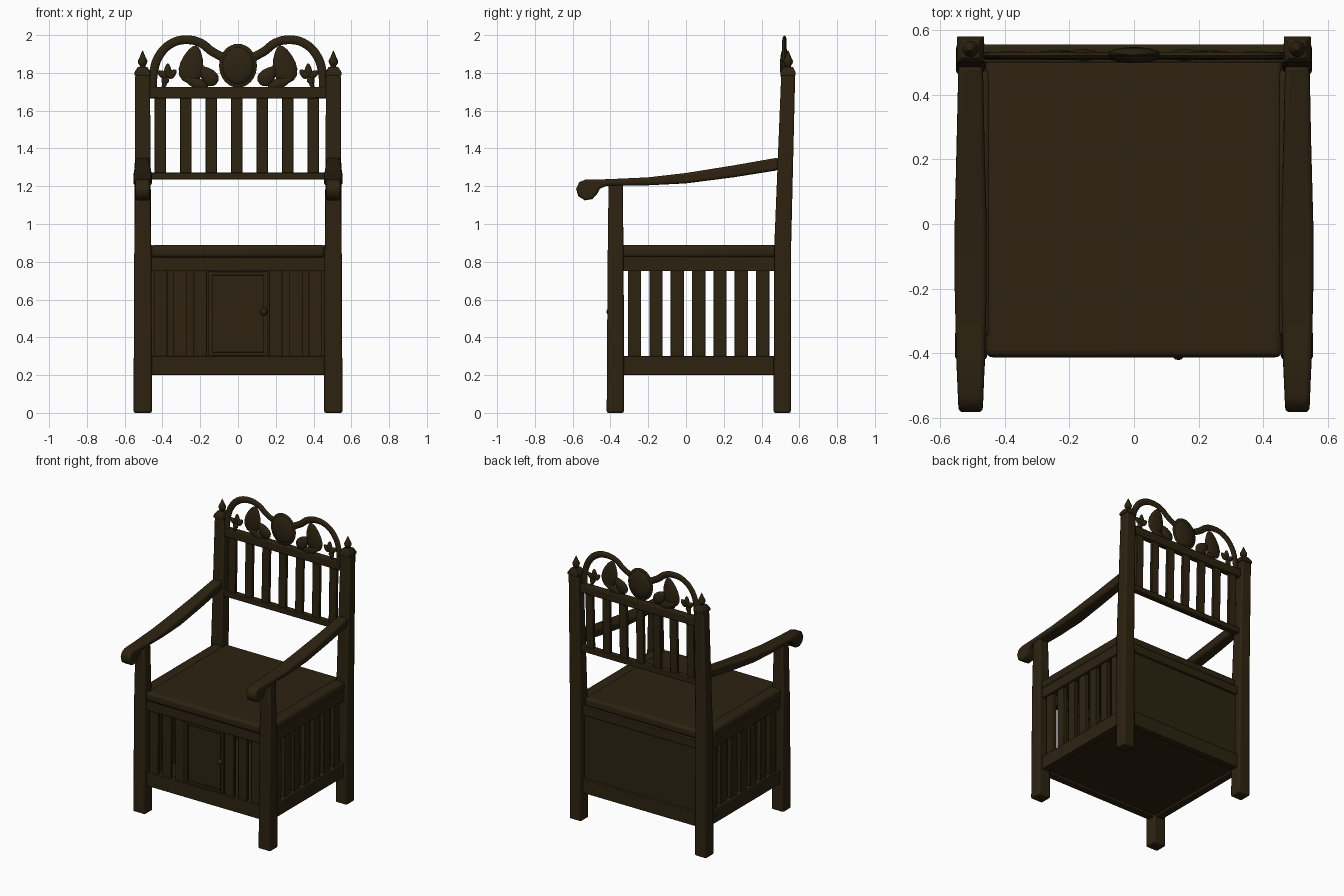
import bpy, bmesh, math
from mathutils import Vector, Matrix

cube = bpy.data.objects.get("Cube")
if cube:
    bpy.data.objects.remove(cube, do_unlink=True)

wood = bpy.data.materials.new("dark_walnut")
wood.use_nodes = True
wood.diffuse_color = (0.026, 0.0165, 0.0055, 1)
bsdf = wood.node_tree.nodes["Principled BSDF"]
bsdf.inputs["Base Color"].default_value = wood.diffuse_color
bsdf.inputs["Roughness"].default_value = 0.6


def finish(name, bm, bevel=0, segments=2, angle=35):
    bmesh.ops.recalc_face_normals(bm, faces=bm.faces)
    mesh = bpy.data.meshes.new(name)
    bm.to_mesh(mesh)
    bm.free()
    mesh.materials.append(wood)
    ob = bpy.data.objects.new(name, mesh)
    bpy.context.collection.objects.link(ob)
    if bevel:
        mod = ob.modifiers.new("soft_edges", 'BEVEL')
        mod.width, mod.segments = bevel, segments
    bpy.ops.object.select_all(action='DESELECT')
    ob.select_set(True)
    bpy.context.view_layer.objects.active = ob
    bpy.ops.object.shade_smooth_by_angle(angle=math.radians(angle))
    return ob


def box(name, x, y, z, bevel=0.004, segments=2):
    """Box from (min, max) pairs."""
    bm = bmesh.new()
    bmesh.ops.create_cube(bm, size=1)
    for v in bm.verts:
        v.co = [sum(r) / 2 + c * (r[1] - r[0]) for c, r in zip(v.co, (x, y, z))]
    return finish(name, bm, bevel, segments)


def loft(name, sections, bevel=0.01):
    """Rectangular post through sections (z, x0, x1, y0, y1)."""
    bm = bmesh.new()
    rings = [[bm.verts.new(p) for p in ((a, c, z), (b, c, z), (b, d, z), (a, d, z))]
             for z, a, b, c, d in sections]
    for low, high in zip(rings, rings[1:]):
        for i in range(4):
            j = (i + 1) % 4
            bm.faces.new((low[i], low[j], high[j], high[i]))
    bm.faces.new(rings[0][::-1])
    bm.faces.new(rings[-1])
    return finish(name, bm, bevel)


def lathe(name, profile, origin, steps=16):
    """Turned part about z from (radius, height) pairs."""
    bm = bmesh.new()
    verts = [bm.verts.new((r, 0, z)) for r, z in profile]
    edges = [bm.edges.new(e) for e in zip(verts, verts[1:])]
    bmesh.ops.spin(bm, geom=verts + edges, cent=(0, 0, 0), axis=(0, 0, 1),
                   angle=math.tau, steps=steps)
    bmesh.ops.remove_doubles(bm, verts=bm.verts, dist=0.0005)
    bmesh.ops.translate(bm, verts=bm.verts, vec=origin)
    return finish(name, bm)


def leaf(name, base, tip, width, depth=0.03):
    """Carved pointed leaf, domed, in the plane of the crest."""
    a, b = Vector((base[0], 0, base[1])), Vector((tip[0], 0, tip[1]))
    length = (b - a).length
    bm = bmesh.new()
    bmesh.ops.create_uvsphere(bm, u_segments=12, v_segments=8, radius=1)
    for v in bm.verts:
        t = (v.co.z + 1) / 2
        v.co = (v.co.x * width / 2 * (1.25 - 0.6 * t), v.co.y * depth / 2, t * length)
    turn = Matrix.Rotation(math.atan2(b.x - a.x, b.z - a.z), 4, 'Y')
    bmesh.ops.transform(bm, matrix=turn, verts=bm.verts)
    bmesh.ops.translate(bm, verts=bm.verts, vec=(a.x, 0.522, a.z))
    return finish(name, bm)


def span(centre, width):
    return centre - width / 2, centre + width / 2


# armrest outline in side view (y, z), scrolled at the front
ARM = [(0.49, 1.352), (0.25, 1.31), (0, 1.27), (-0.2, 1.247), (-0.42, 1.237),
       (-0.53, 1.236), (-0.565, 1.222), (-0.582, 1.185), (-0.57, 1.147), (-0.535, 1.125),
       (-0.495, 1.132), (-0.47, 1.16), (-0.455, 1.187), (-0.42, 1.202), (-0.2, 1.205),
       (0, 1.215), (0.25, 1.247), (0.49, 1.285)]


def arm_half_width(y):
    return 0.05 - 0.012 * min(1, abs(y + 0.1) / 0.45) ** 2


def armrest(name, s):
    bm = bmesh.new()
    sides = [[bm.verts.new((s * 0.505 + k * arm_half_width(y), y, z)) for y, z in ARM]
             for k in (-1, 1)]
    n = len(ARM)
    for i in range(n):
        j = (i + 1) % n
        bm.faces.new((sides[0][i], sides[0][j], sides[1][j], sides[1][i]))
    bm.faces.new(sides[0])
    bm.faces.new(sides[1][::-1])
    ob = finish(name, bm, 0.014, 3, 60)
    ob.modifiers["soft_edges"].angle_limit = math.radians(50)


FINIAL = [(0, 0), (0.03, 0), (0.032, 0.012), (0.018, 0.022), (0.014, 0.034),
          (0.024, 0.05), (0.025, 0.062), (0.014, 0.085), (0.006, 0.105), (0, 0.118)]

for s, side in ((1, "left"), (-1, "right")):
    def mx(a, b):
        return tuple(sorted((s * a, s * b)))

    # legs and posts
    loft(f"front_post_{side}", [(0, *mx(0.455, 0.553), -0.42, -0.328),
                                (0.8, *mx(0.458, 0.55), -0.415, -0.33),
                                (1.22, *mx(0.467, 0.543), -0.41, -0.335)])
    loft(f"back_post_{side}", [(0, *mx(0.457, 0.55), 0.463, 0.555),
                               (0.9, *mx(0.46, 0.549), 0.468, 0.557),
                               (1.79, *mx(0.466, 0.544), 0.504, 0.578)])
    loft(f"post_cap_{side}", [(1.785, *mx(0.463, 0.547), 0.5, 0.58),
                              (1.805, *mx(0.463, 0.547), 0.5, 0.58),
                              (1.832, *mx(0.48, 0.53), 0.515, 0.566)], 0.003)
    lathe(f"finial_{side}", FINIAL, (s * 0.505, 0.541, 1.802))
    armrest(f"armrest_{side}", s)

    # slatted side
    box(f"side_bottom_rail_{side}", mx(0.47, 0.525), (-0.36, 0.49), (0.2, 0.3))
    box(f"side_top_rail_{side}", mx(0.47, 0.525), (-0.36, 0.49), (0.75, 0.825))
    for i in range(7):
        box(f"side_slat_{side}_{i + 1}", mx(0.48, 0.51),
            span(-0.272 + 0.113 * i, 0.07), (0.29, 0.76))

    # slats beside the door
    for i in range(3):
        box(f"front_slat_{side}_{i + 1}", span(s * (0.2 + 0.105 * i), 0.072),
            (-0.385, -0.36), (0.29, 0.76))

    # carved leaves of the crest
    leaf(f"large_leaf_{side}", (s * 0.265, 1.745), (s * 0.222, 1.945), 0.13)
    leaf(f"inner_leaf_{side}", (s * 0.115, 1.74), (s * 0.2, 1.83), 0.085, 0.036)
    leaf(f"lower_leaf_{side}", (s * 0.16, 1.72), (s * 0.29, 1.775), 0.06)
    for i, (dx, dz) in enumerate(((0.055, 0.035), (0.0, 0.075), (-0.045, 0.04), (0.03, -0.03))):
        leaf(f"small_leaf_{side}_{i + 1}", (s * 0.372, 1.775),
             (s * (0.372 + dx), 1.775 + dz), 0.042, 0.024)
    leaf(f"leaf_stem_{side}", (s * 0.4, 1.715), (s * 0.368, 1.79), 0.025, 0.02)

# front frame and door
box("front_bottom_rail", (-0.47, 0.47), (-0.395, -0.34), (0.2, 0.3))
box("front_top_rail", (-0.47, 0.47), (-0.395, -0.34), (0.75, 0.825))
box("door_panel", (-0.148, 0.148), (-0.375, -0.355), (0.3, 0.75), 0)
for s, side in ((1, "left"), (-1, "right")):
    box(f"door_stile_{side}", span(s * 0.147, 0.026), (-0.392, -0.36), (0.3, 0.75), 0.003)
    box(f"door_edge_{'top' if s > 0 else 'bottom'}", (-0.145, 0.145), (-0.388, -0.36),
        span(0.525 + s * 0.213, 0.02), 0.003)
bm = bmesh.new()
bmesh.ops.create_uvsphere(bm, u_segments=12, v_segments=8, radius=0.02)
bmesh.ops.translate(bm, verts=bm.verts, vec=(0.137, -0.401, 0.535))
finish("door_knob", bm)

# back panel, floor and seat
box("back_panel", (-0.47, 0.47), (0.49, 0.51), (0.25, 0.8), 0)
box("back_bottom_rail", (-0.47, 0.47), (0.48, 0.53), (0.2, 0.3))
box("back_top_rail", (-0.47, 0.47), (0.48, 0.53), (0.765, 0.825))
box("floor_panel", (-0.48, 0.48), (-0.36, 0.5), (0.215, 0.235), 0)
box("seat_board", (-0.459, 0.459), (-0.412, 0.515), (0.822, 0.89), 0.022, 4)
for s, side in ((1, "left"), (-1, "right")):
    box(f"seat_edge_{side}", span(s * 0.485, 0.09), (-0.35, 0.48), (0.822, 0.89), 0.022, 4)

# backrest
box("backrest_lower_rail", (-0.47, 0.47), (0.5, 0.545), (1.235, 1.273))
box("backrest_upper_rail", (-0.47, 0.47), (0.507, 0.555), (1.665, 1.725), 0.006)
for i in range(7):
    x = span(0.135 * (i - 3) - 0.006, 0.06)
    loft(f"backrest_slat_{i + 1}", [(1.26, *x, 0.512, 0.534), (1.68, *x, 0.522, 0.544)], 0.003)

# crest: flat band sweeping over two arches
half = [(0.452, 1.715), (0.447, 1.8), (0.418, 1.89), (0.35, 1.957), (0.265, 1.975),
        (0.195, 1.957), (0.14, 1.915), (0.085, 1.885)]
for s, side in ((1, "left"), (-1, "right")):
    curve = bpy.data.curves.new("crest_path", 'CURVE')
    curve.dimensions = '3D'
    curve.bevel_depth, curve.bevel_resolution = 0.023, 2
    curve.use_fill_caps = True
    spline = curve.splines.new('BEZIER')
    spline.bezier_points.add(len(half) - 1)
    for p, (x, z) in zip(spline.bezier_points, half):
        p.co = (s * x, 0, z)
        p.handle_left_type = p.handle_right_type = 'AUTO'
    spline.resolution_u = 5
    temp = bpy.data.objects.new("crest_path", curve)
    bpy.context.collection.objects.link(temp)
    bm = bmesh.new()
    bm.from_mesh(temp.to_mesh())
    bpy.data.objects.remove(temp, do_unlink=True)
    for v in bm.verts:
        v.co.y = 0.521 + v.co.y * 0.5
    finish(f"crest_arch_{side}", bm, angle=50)

# oval medallion with a raised rim
for name, scale, depth in (("medallion_rim", 1.0, 0.022), ("medallion_dome", 0.86, 0.05)):
    bm = bmesh.new()
    bmesh.ops.create_uvsphere(bm, u_segments=32, v_segments=12, radius=1)
    for v in bm.verts:
        v.co = (v.co.x * 0.1 * scale, v.co.z * depth / 2, v.co.y * 0.116 * scale)
    bmesh.ops.translate(bm, verts=bm.verts, vec=(0, 0.522, 1.838))
    finish(name, bm, angle=60)
